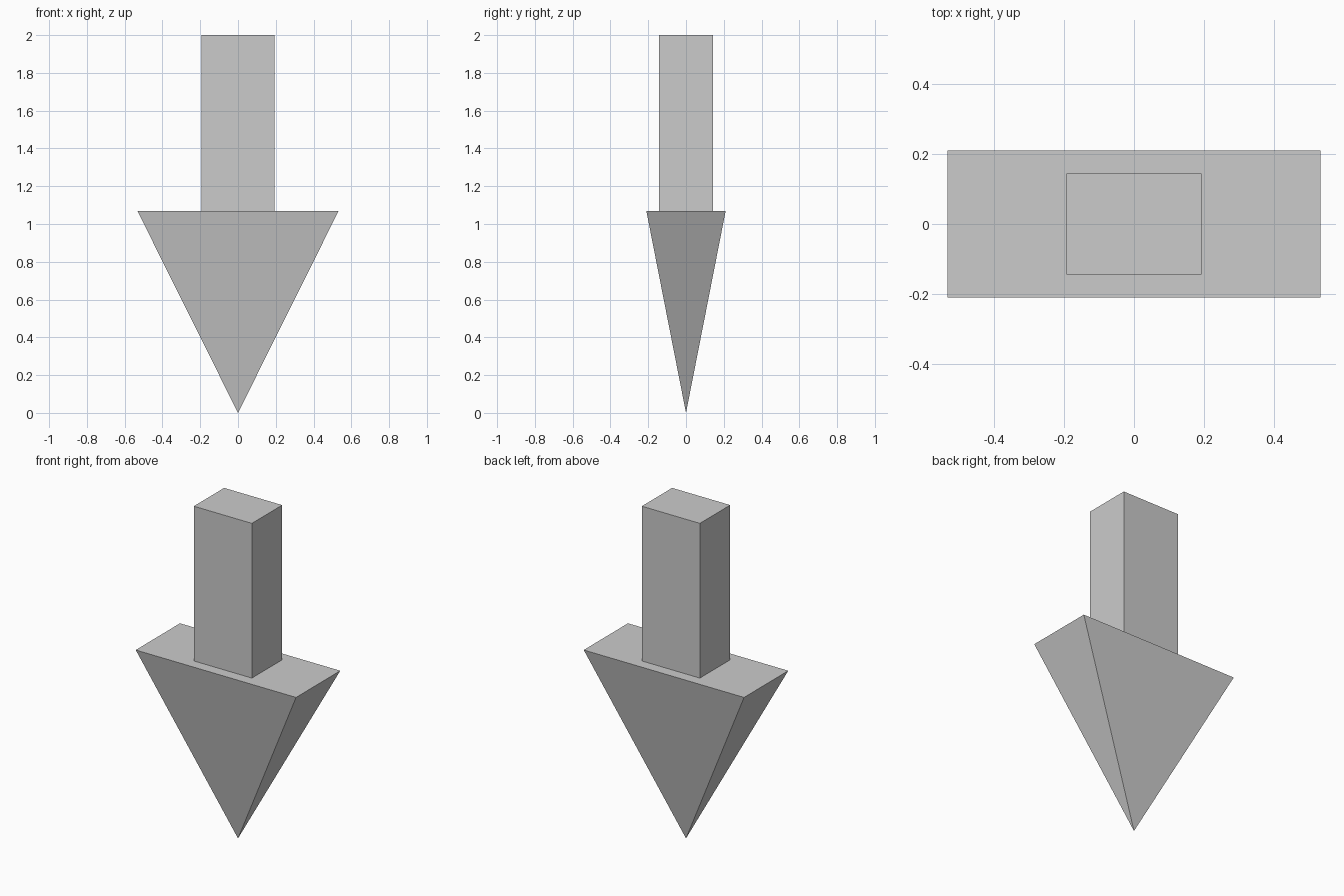
import bpy, bmesh
from mathutils import Matrix

if "Cube" in bpy.data.objects:
    bpy.data.objects.remove(bpy.data.objects["Cube"])

HEAD_TOP = 1.07
TOP = 2.0


def finish(name, bm):
    bmesh.ops.recalc_face_normals(bm, faces=bm.faces)
    mesh = bpy.data.meshes.new(name)
    bm.to_mesh(mesh)
    bm.free()
    bpy.context.collection.objects.link(bpy.data.objects.new(name, mesh))


def block(bm, width, depth, z0, z1):
    size = Matrix.Diagonal((width, depth, z1 - z0, 1))
    place = Matrix.Translation((0, 0, (z0 + z1) / 2))
    bmesh.ops.create_cube(bm, size=1, matrix=place @ size)


# Arrow shaft: rectangular bar
bm = bmesh.new()
block(bm, 0.386, 0.288, HEAD_TOP, TOP)
finish("arrow_shaft", bm)

# Arrow head: block with its lower face merged to a point (inverted pyramid)
bm = bmesh.new()
block(bm, 1.066, 0.42, 0, HEAD_TOP)
low = [v for v in bm.verts if v.co.z < 0.01]
bmesh.ops.pointmerge(bm, verts=low, merge_co=(0, 0, 0))
finish("arrow_head", bm)
